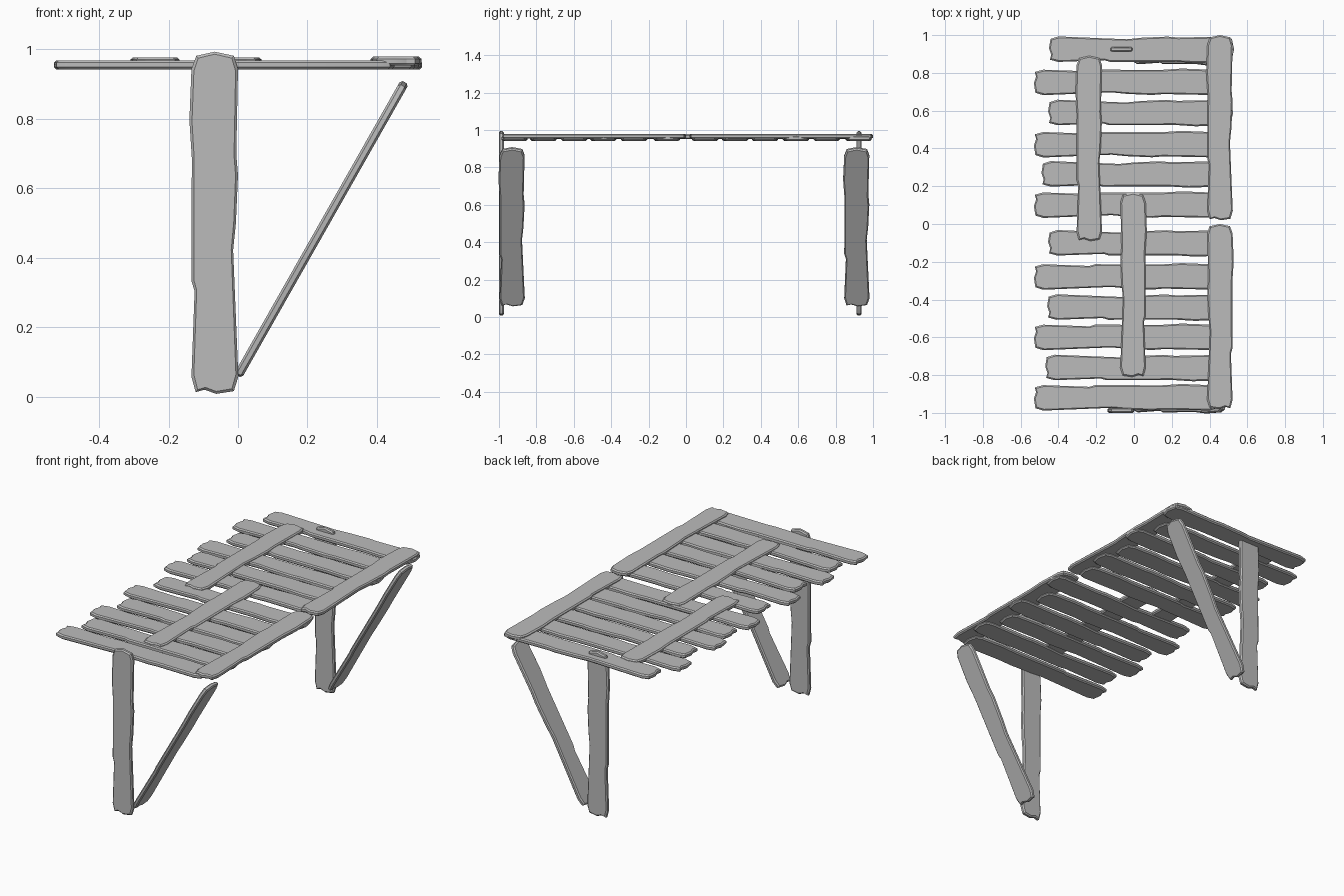
import bpy
import bmesh
from mathutils import Vector

cube = bpy.data.objects.get("Cube")
if cube:
    bpy.data.objects.remove(cube)

wood = bpy.data.materials.new("grey_wood")
wood.use_nodes = True
colour = (0.5, 0.5, 0.5, 1)
wood.diffuse_color = colour
wood.node_tree.nodes["Principled BSDF"].inputs["Base Color"].default_value = colour

X, Y, Z = Vector((1, 0, 0)), Vector((0, 1, 0)), Vector((0, 0, 1))
THICK = 0.026
CHAMFER = 0.007

# Rough-sawn outline: (half widths across, fraction along the board)
OUTLINE = [
    (-0.055, 0.005), (-0.03, 0.012), (0.005, 0.0), (0.055, 0.008),
    (0.068, 0.05), (0.053, 0.42), (0.061, 0.50), (0.067, 0.64),
    (0.062, 0.70), (0.067, 0.95), (0.055, 0.988), (0.0, 1.0),
    (-0.053, 0.988), (-0.067, 0.95), (-0.073, 0.80), (-0.066, 0.69),
    (-0.067, 0.33), (-0.058, 0.30), (-0.067, 0.05),
]


def plank(name, start, along, across, length):
    """Chamfered rough board running from start in the along direction."""
    start, along = Vector(start), along.normalized()
    normal = along.cross(across)
    bm = bmesh.new()
    rings = []
    half = THICK / 2
    for height, inset in ((-half, CHAMFER), (-half / 2, 0), (half / 2, 0), (half, CHAMFER)):
        ring = []
        for w, t in OUTLINE:
            w *= 1 - inset / 0.067
            d = length / 2 + (t - 0.5) * (length - 2 * inset)
            ring.append(bm.verts.new(start + along * d + across * w + normal * height))
        rings.append(ring)
    count = len(OUTLINE)
    for low, high in zip(rings, rings[1:]):
        for i in range(count):
            j = (i + 1) % count
            bm.faces.new((low[i], low[j], high[j], high[i]))
    bm.faces.new(rings[0][::-1])
    bm.faces.new(rings[-1])
    bmesh.ops.recalc_face_normals(bm, faces=bm.faces)
    mesh = bpy.data.meshes.new(name)
    bm.to_mesh(mesh)
    bm.free()
    mesh.materials.append(wood)
    obj = bpy.data.objects.new(name, mesh)
    bpy.context.collection.objects.link(obj)
    return obj


# Cross slats of the top, staggered at the left edge
SLATS = [
    (-0.53, -0.92), (-0.47, -0.76), (-0.53, -0.60), (-0.46, -0.44),
    (-0.53, -0.28), (-0.455, -0.10), (-0.53, 0.10), (-0.49, 0.265),
    (-0.53, 0.42), (-0.455, 0.59), (-0.53, 0.75), (-0.45, 0.925),
]
for i, (x, y) in enumerate(SLATS):
    plank(f"slat_{i + 1}", (x, y, 0.955), X, Y if i % 2 else -Y, 0.98)

# Long boards lying across the slats
plank("edge_board_front", (0.455, -0.98, 0.966), Y, -X, 0.98)
plank("edge_board_back", (0.455, 0.02, 0.966), Y, X, 0.98)
plank("top_board_front", (-0.005, -0.81, 0.964), Y, -X, 0.975)
plank("top_board_back", (-0.237, -0.09, 0.964), Y, X, 0.98)

# Upright posts and slanted braces at both ends
for end, post_y, brace_y in (("front", -0.987, -0.93), ("back", 0.925, 0.913)):
    plank(f"post_{end}", (-0.067, post_y, 0.008), Z, X, 0.985)
    plank(f"brace_{end}", (0.0, brace_y, 0.06), Vector((0.48, 0, 0.845)), Y, 0.972)

# Soft shading with crisp edges
for obj in bpy.context.scene.objects:
    obj.select_set(obj.type == "MESH")
    if obj.type == "MESH":
        bpy.context.view_layer.objects.active = obj
bpy.ops.object.shade_smooth_by_angle(angle=0.52)
